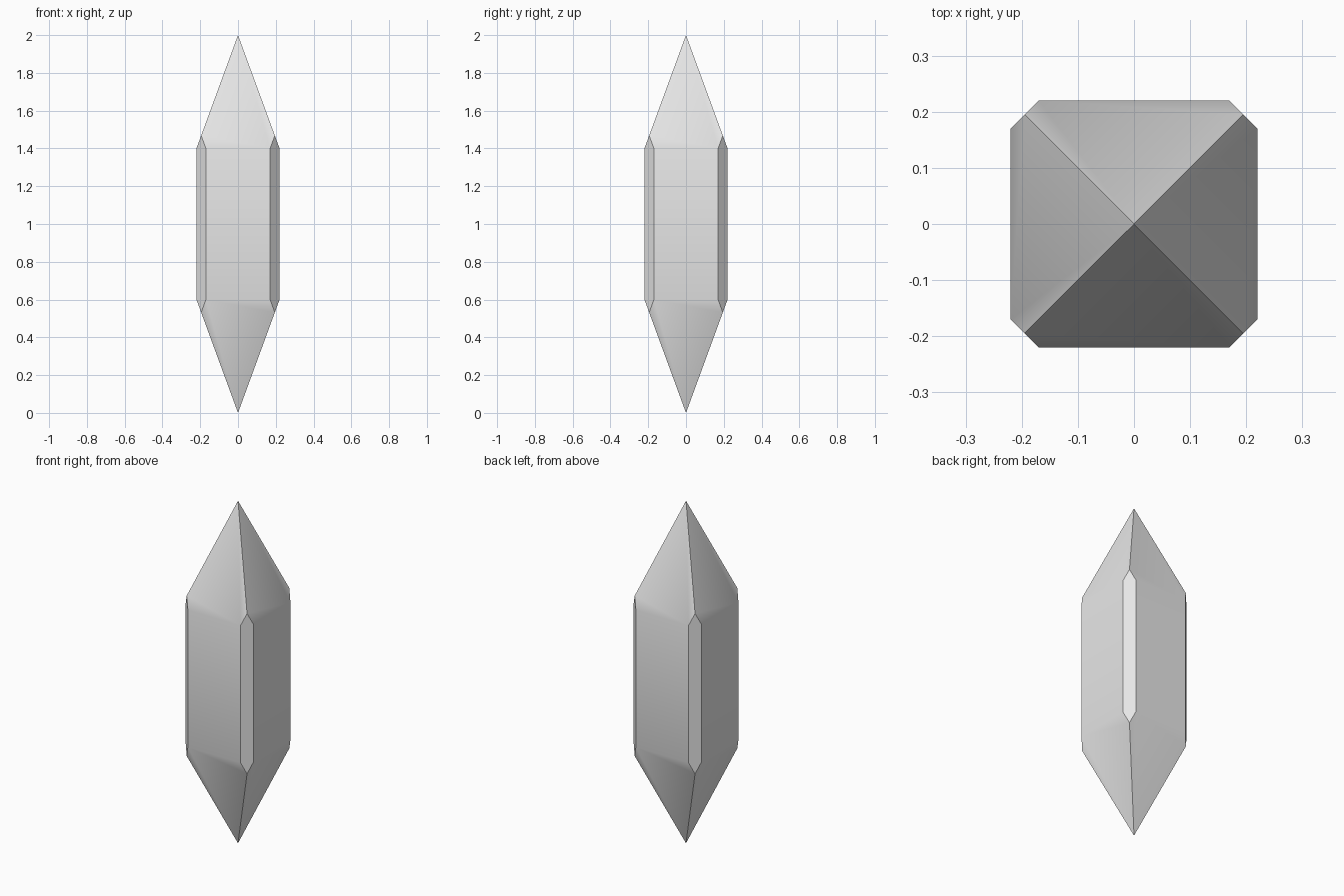
import bpy, bmesh, math
from mathutils import Vector

cube = bpy.data.objects.get("Cube")
if cube:
    bpy.data.objects.remove(cube, do_unlink=True)

HALF, CHAMFER_PLANE = 0.22, 0.39      # half width, and |x| + |y| limit at corners
LOW, HIGH, TIP = 0.6, 1.4, 2.0        # shoulder heights and total height

# Grey crystal material
grey = bpy.data.materials.new("light grey")
grey.use_nodes = True
colour = (0.8, 0.8, 0.8, 1.0)
grey.diffuse_color = colour
grey.node_tree.nodes["Principled BSDF"].inputs["Base Color"].default_value = colour

# Square shaft with a pyramid at each end
bm = bmesh.new()
rings = [[bm.verts.new((sx * HALF, sy * HALF, z))
          for sx, sy in ((1, 1), (-1, 1), (-1, -1), (1, -1))] for z in (LOW, HIGH)]
bottom = bm.verts.new((0, 0, 0))
top = bm.verts.new((0, 0, TIP))
for i in range(4):
    j = (i + 1) % 4
    bm.faces.new((rings[0][i], rings[0][j], rings[1][j], rings[1][i]))
    bm.faces.new((rings[1][i], rings[1][j], top))
    bm.faces.new((rings[0][j], rings[0][i], bottom))

# Slice each upright corner to a narrow pointed facet
for sx in (1, -1):
    for sy in (1, -1):
        normal = Vector((sx, sy, 0))
        geom = bm.verts[:] + bm.edges[:] + bm.faces[:]
        bmesh.ops.bisect_plane(bm, geom=geom, plane_co=normal * CHAMFER_PLANE / 2,
                               plane_no=normal, clear_outer=True)
        rim = [e for e in bm.edges if e.is_boundary]
        bmesh.ops.holes_fill(bm, edges=rim, sides=0)
bmesh.ops.recalc_face_normals(bm, faces=bm.faces[:])

mesh = bpy.data.meshes.new("crystal")
bm.to_mesh(mesh)
bm.free()
mesh.materials.append(grey)
crystal = bpy.data.objects.new("crystal", mesh)
bpy.context.collection.objects.link(crystal)

# Soft shoulders, crisp ridges and corner facets
bpy.ops.object.select_all(action='DESELECT')
crystal.select_set(True)
bpy.context.view_layer.objects.active = crystal
bpy.ops.object.shade_smooth_by_angle(angle=math.radians(30))
weighted = crystal.modifiers.new("weighted normals", 'WEIGHTED_NORMAL')
weighted.keep_sharp = True
